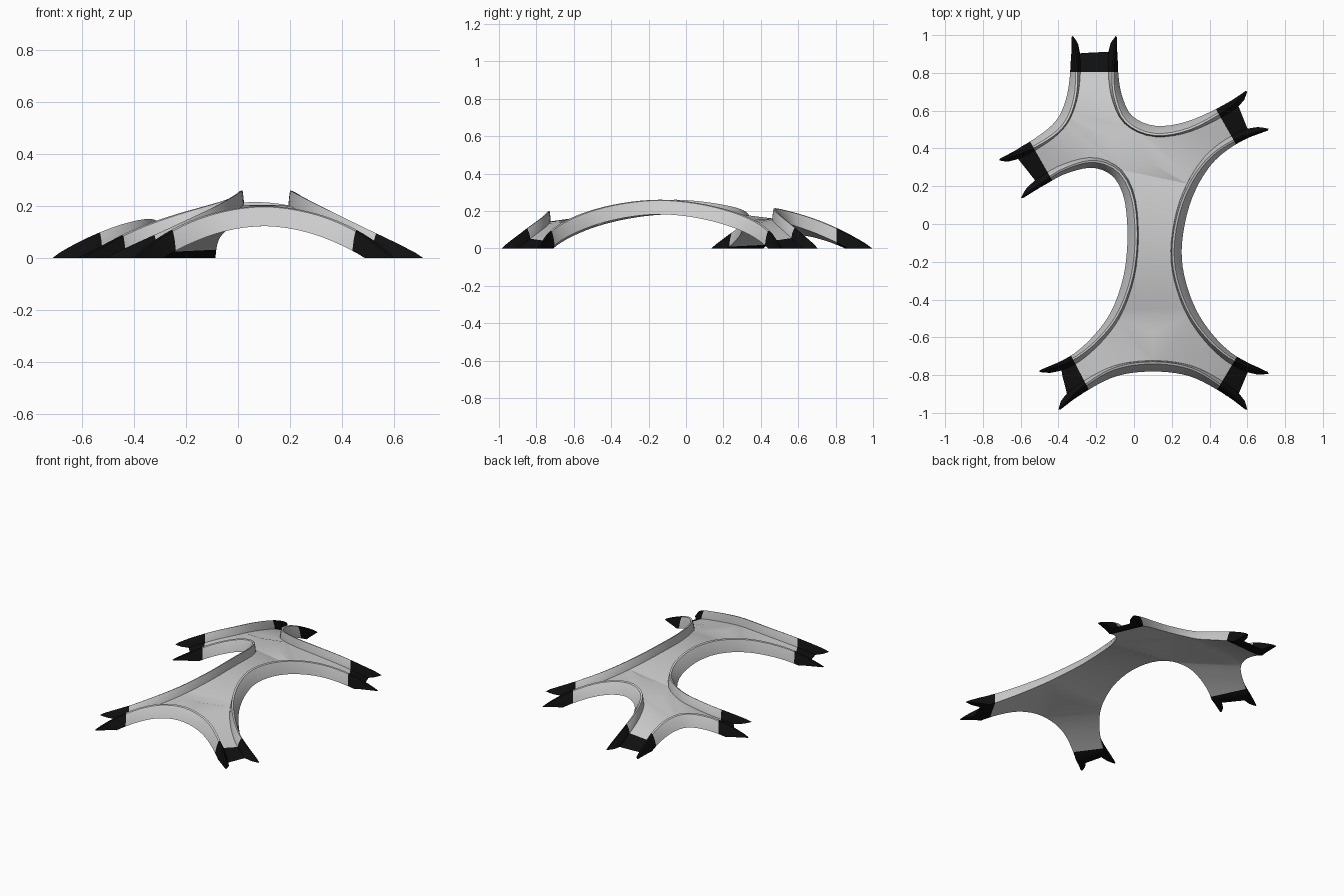
import bpy, bmesh, math
from mathutils import Vector

if "Cube" in bpy.data.objects:
    bpy.data.objects.remove(bpy.data.objects["Cube"])

# Ridge lines in plan, clockwise, from leg tip to leg tip; ridge height; split fractions
EDGES = [
    ([(-.72, .34), (-.53, .41), (-.385, .51), (-.32, .64), (-.305, .8), (-.33, 1)], .15, [.5]),
    ([(-.09, 1), (-.11, .82), (-.10, .67), (-.04, .54), (.1, .475), (.28, .5), (.47, .6), (.6, .71)], .215, [.46]),
    ([(.72, .5), (.54, .445), (.38, .33), (.26, .13), (.207, -.12), (.235, -.33), (.33, -.53), (.5, -.7), (.72, -.79)], .26, [.3, .7]),
    ([(.6, -.99), (.47, -.865), (.3, -.765), (.1, -.735), (-.1, -.765), (-.27, -.865), (-.4, -.99)], .2, [.5]),
    ([(-.51, -.78), (-.3, -.7), (-.12, -.53), (-.025, -.33), (.01, -.12), (0, .1), (-.05, .24), (-.13, .31), (-.24, .33), (-.38, .285), (-.48, .22), (-.6, .13)], .26, [.27, .69]),
]
N = 14  # stations per section


def dense(pts, n=30):
    """Smooth curve through plan points (Catmull-Rom)."""
    p = [Vector(q) for q in pts]
    p = [2 * p[0] - p[1]] + p + [2 * p[-1] - p[-2]]
    out = []
    for i in range(1, len(p) - 2):
        a, b, c, d = p[i - 1:i + 3]
        for k in range(n):
            t = k / n
            out.append(.5 * (2 * b + (c - a) * t + (2 * a - 5 * b + 4 * c - d) * t * t
                             + (3 * b - a - 3 * c + d) * t ** 3))
    return out + [p[-2]]


def sampler(line):
    """Point and outward normal at an arc-length fraction."""
    acc = [0]
    for a, b in zip(line, line[1:]):
        acc.append(acc[-1] + (b - a).length)

    def at(f):
        s = f * acc[-1]
        i = 0
        while i < len(line) - 2 and acc[i + 1] < s:
            i += 1
        t = (s - acc[i]) / (acc[i + 1] - acc[i])
        d = (line[min(i + 5, len(line) - 1)] - line[max(i - 4, 0)]).normalized()
        return line[i].lerp(line[i + 1], t), Vector((-d.y, d.x))
    return at


bm = bmesh.new()
outer, inner = [], []   # underside rim rows and sheet rim rows, split into sections

# Raised rim along every edge
for pts, h, splits in EDGES:
    at = sampler(dense(pts))
    br = [0] + splits + [1]
    fr = [br[j] + (br[j + 1] - br[j]) * k / N for j in range(len(br) - 1) for k in range(N)] + [1]
    rows = []
    for f in fr:
        p, n = at(f)
        u = abs(2 * f - 1)
        w = 1 - u * u
        z = h * (1 - u ** 1.8) - (.004 if u > .999 else 0)
        prof = [(.004 + .042 * w, -.078), (.004 + .024 * w, -.036), (.002 + .004 * w, -.004),
                (-.006, 0), (-.010 - .022 * (1 - w), -.03), (-.012 - .03 * (1 - w), -.056)]
        rows.append([bm.verts.new((p.x + n.x * o, p.y + n.y * o, z + dz)) for o, dz in prof])
    for a, b in zip(rows, rows[1:]):
        for j in range(len(a) - 1):
            bm.faces.new((a[j], a[j + 1], b[j + 1], b[j]))
    cut = lambda c: [[r[c] for r in rows[j * N:(j + 1) * N + 1]] for j in range(len(br) - 1)]
    outer.append(cut(0))
    inner.append(cut(-1))


def ladder(a, b):
    """Join a section with the facing section that runs the other way."""
    b = b[::-1]
    for i in range(N):
        bm.faces.new((a[i], a[i + 1], b[i + 1], b[i]))


def hub(vs, lift):
    c = sum((v.co for v in vs), Vector()) / len(vs)
    m = bm.verts.new(c + Vector((0, 0, lift)))
    for i in range(len(vs)):
        bm.faces.new((vs[i], vs[(i + 1) % len(vs)], m))


# Top sheet and underside: five legs, trunk, three hubs
for s, lift in ((outer, .02), (inner, .02)):
    e1, e2, e3, e4, e5 = s
    ladder(e1[1], e2[0])
    ladder(e2[1], e3[0])
    ladder(e3[2], e4[0])
    ladder(e4[1], e5[0])
    ladder(e5[2], e1[0])
    ladder(e3[1], e5[1])
    hub([e3[2][0], e4[1][0], e5[1][0]], lift)
    hub([e2[1][0], e3[1][0], e5[2][0]], lift)
    hub([e1[1][0], e2[1][0], e5[2][0]], lift)

# Trim flat at ground level
r = bmesh.ops.bisect_plane(bm, geom=bm.verts[:] + bm.edges[:] + bm.faces[:], dist=1e-6,
                           plane_co=(0, 0, 0), plane_no=(0, 0, 1), clear_inner=True)
bmesh.ops.holes_fill(bm, edges=[e for e in bm.edges if e.is_boundary], sides=0)
bmesh.ops.recalc_face_normals(bm, faces=bm.faces[:])

# Mark the leg tips with a vertical cut across each leg
tips = []
for i in range(5):
    a, b = Vector(EDGES[i][0][-1]), Vector(EDGES[(i + 1) % 5][0][0])
    d = b - a
    n = Vector((-d.y, d.x, 0)).normalized()
    m = ((a + b) / 2).to_3d()
    tips.append((m, n))
    fs = [f for f in bm.faces if (f.calc_center_median() - m).length < .38]
    geom = set(fs) | {e for f in fs for e in f.edges} | {v for f in fs for v in f.verts}
    bmesh.ops.bisect_plane(bm, geom=list(geom), dist=1e-6, plane_co=m - n * .195, plane_no=n)


def is_tip(f):
    c = f.calc_center_median()
    return any((c - m).length < .3 and (c - m).dot(n) > -.195 for m, n in tips)


def make(name, tip):
    b = bm.copy()
    bmesh.ops.delete(b, geom=[f for f in b.faces if is_tip(f) != tip], context='FACES')
    me = bpy.data.meshes.new(name)
    b.to_mesh(me)
    b.free()
    ob = bpy.data.objects.new(name, me)
    bpy.context.collection.objects.link(ob)
    bpy.ops.object.select_all(action='DESELECT')
    ob.select_set(True)
    bpy.context.view_layer.objects.active = ob
    bpy.ops.object.shade_smooth_by_angle(angle=math.radians(30))
    return ob


make("canopy_shell", False)
feet = make("leg_tips", True)
black = bpy.data.materials.new("black")
black.diffuse_color = (.005, .005, .005, 1)
black.use_nodes = True
black.node_tree.nodes["Principled BSDF"].inputs["Base Color"].default_value = black.diffuse_color
feet.data.materials.append(black)
bm.free()
